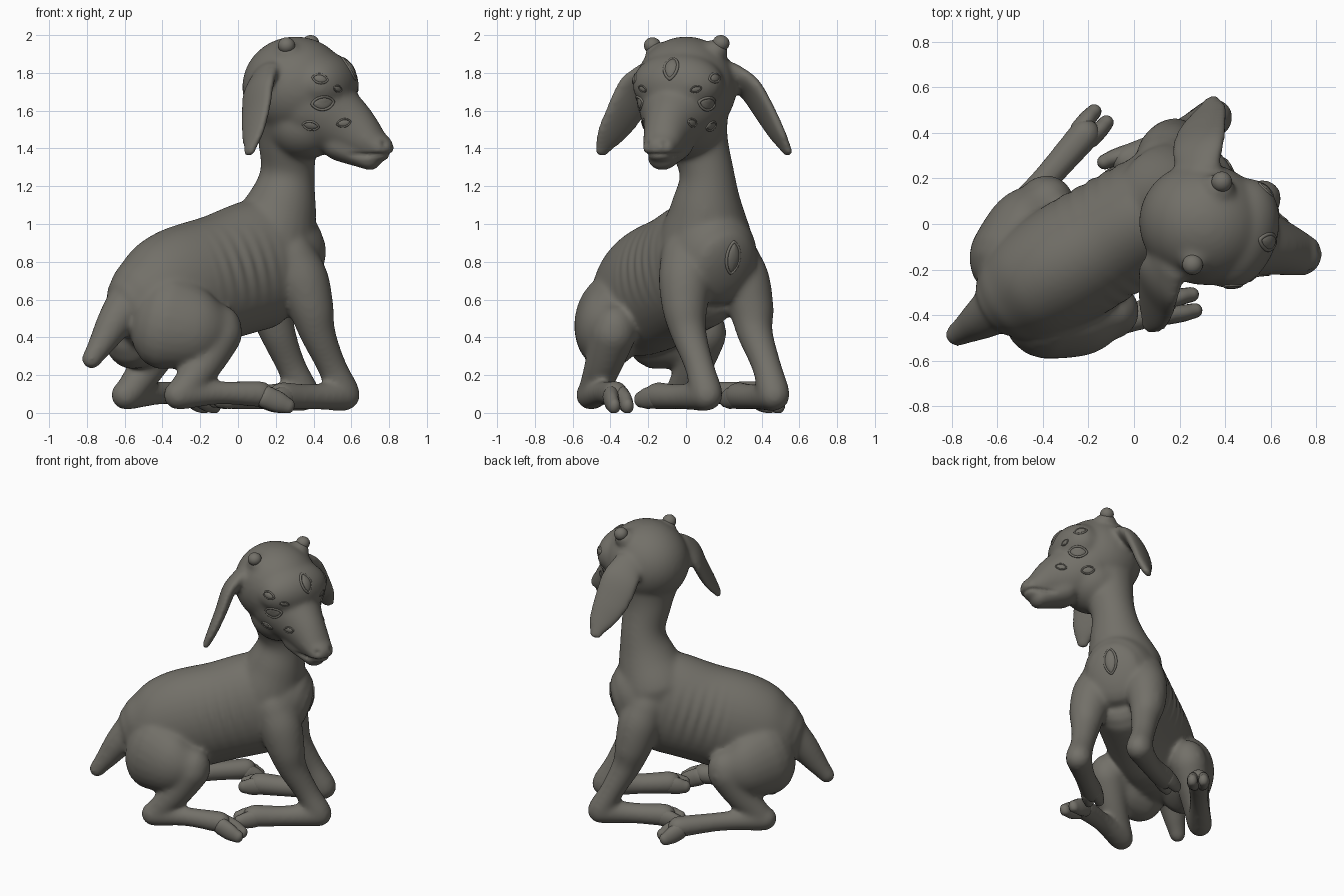
import bpy, bmesh, math
from mathutils import Vector as V
from mathutils.bvhtree import BVHTree

if "Cube" in bpy.data.objects:
    bpy.data.objects.remove(bpy.data.objects["Cube"])

hide = bpy.data.materials.new("grey brown clay")
hide.diffuse_color = (0.17, 0.162, 0.14, 1)
hide.use_nodes = True
hide.node_tree.nodes["Principled BSDF"].inputs["Base Color"].default_value = hide.diffuse_color

# Local frames: body axis runs diagonally, head is turned the other way
BS, BT = V((.857, .515, 0)), V((-.515, .857, 0))
HF, HL, HO = V((.951, -.31, 0)), V((.31, .951, 0)), V((.30, 0, 0))


def B(s, t, z):
    return BS * s + BT * t + V((0, 0, z))


def mirror_head(p, origin=HO):
    p = V(p)
    return p - HL * (2 * (p - origin).dot(HL))


def catmull(a, b, c, d, u):
    return .5 * (2 * b + (c - a) * u + (2 * a - 5 * b + 4 * c - d) * u * u + (3 * b - a - 3 * c + d) * u ** 3)


def tube(bm, pts, radii, ref, n=24, sub=6, cap=1):
    """Smooth loft of elliptical rings along a path, with round ends."""
    pts = [V(p) for p in pts]
    rad = [V(r) if isinstance(r, tuple) else V((r, r)) for r in radii]
    P = [2 * pts[0] - pts[1]] + pts + [2 * pts[-1] - pts[-2]]
    R = [rad[0]] + rad + [rad[-1]]
    cs, rs = [], []
    for i in range(1, len(pts)):
        for k in range(sub):
            cs.append(catmull(*P[i - 1:i + 3], k / sub))
            rs.append(catmull(*R[i - 1:i + 3], k / sub))
    cs.append(pts[-1])
    rs.append(rad[-1])
    stations = []
    t0, t1 = (cs[1] - cs[0]).normalized(), (cs[-1] - cs[-2]).normalized()
    angles = [math.radians(a) for a in (82, 65, 45, 22)]
    for a in angles:
        stations.append((cs[0] - t0 * cap * min(rs[0]) * math.sin(a), rs[0] * math.cos(a), t0))
    for i, c in enumerate(cs):
        t = (cs[min(i + 1, len(cs) - 1)] - cs[max(i - 1, 0)]).normalized()
        stations.append((c, rs[i], t))
    for a in reversed(angles):
        stations.append((cs[-1] + t1 * cap * min(rs[-1]) * math.sin(a), rs[-1] * math.cos(a), t1))
    rings = []
    for c, r, t in stations:
        s = (V(ref) - t * V(ref).dot(t)).normalized()
        u = t.cross(s)
        rings.append([bm.verts.new(c + s * (r[0] * math.cos(2 * math.pi * k / n))
                                   + u * (r[1] * math.sin(2 * math.pi * k / n))) for k in range(n)])
    for a, b in zip(rings, rings[1:]):
        for k in range(n):
            bm.faces.new((a[k], a[(k + 1) % n], b[(k + 1) % n], b[k]))
    bm.faces.new(rings[0][::-1])
    bm.faces.new(rings[-1])


def ball(bm, c, r):
    g = bmesh.ops.create_uvsphere(bm, u_segments=32, v_segments=20, radius=1)
    for v in g["verts"]:
        v.co = V(c) + HF * (v.co.x * r[0]) + HL * (v.co.y * r[1]) + V((0, 0, v.co.z * r[2]))


def finish(bm, name):
    bmesh.ops.recalc_face_normals(bm, faces=bm.faces)
    me = bpy.data.meshes.new(name)
    bm.to_mesh(me)
    bm.free()
    me.materials.append(hide)
    me.shade_smooth()
    ob = bpy.data.objects.new(name, me)
    bpy.context.collection.objects.link(ob)
    return ob


bm = bmesh.new()
# Torso
torso = [(-.685, .53, .16, .19), (-.63, .55, .205, .24), (-.52, .585, .25, .30), (-.35, .65, .27, .335),
         (-.10, .72, .265, .335), (.14, .79, .255, .345), (.27, .80, .25, .31), (.35, .79, .225, .265),
         (.395, .775, .19, .21)]
tube(bm, [B(s, 0, z) for s, z, w, h in torso], [(w, h) for s, z, w, h in torso], BT, 36, cap=.38)
# Neck
tube(bm, [(.17, .105, .92), (.23, .11, 1.10), (.262, .11, 1.27), (.265, .065, 1.44), (.28, .03, 1.58)],
     [.25, .19, .145, .16, .20], HF)
# Skull, brow, cheeks, muzzle and chin
ball(bm, (.305, 0, 1.725), (.285, .268, .268))
ball(bm, (.46, -.042, 1.74), (.17, .25, .17))
ball(bm, (.35, -.01, 1.53), (.20, .205, .19))
tube(bm, [(.40, -.03, 1.62), (.59, -.09, 1.505), (.705, -.125, 1.43), (.75, -.14, 1.405)],
     [(.23, .22), (.14, .16), (.105, .10), (.092, .075)], HL)
tube(bm, [(.53, -.075, 1.415), (.70, -.125, 1.34)], [(.12, .08), (.08, .058)], HL)
# Drooping ears
ear = [(.15, -.18, 1.80), (.11, -.255, 1.72), (.095, -.325, 1.59), (.08, -.40, 1.47), (.06, -.45, 1.38)]
ear_r = [(.10, .05), (.128, .045), (.122, .038), (.092, .032), (.045, .024)]
tilt = HF * .7 + V((0, -.85, .53)) * .71
tube(bm, ear, ear_r, tilt)
tube(bm, [mirror_head(p) + V((-.03, .035, 0)) * min(1, i / 2) for i, p in enumerate(ear)], ear_r,
     mirror_head(tilt, V()))
# Horn base swellings
horns = [(.257, -.178, 1.945), (.385, .185, 1.957)]
for q in horns:
    ball(bm, V(q) + (V((.30, 0, 1.72)) - V(q)).normalized() * .055, (.072, .072, .062))
# Tail
tube(bm, [(-.55, -.33, .61), (-.645, -.40, .49), (-.72, -.45, .37), (-.775, -.485, .285)],
     [.13, .10, .072, .054], BT)
# Folded legs, both sides
for d, foot in ((-1, V((.12, -.372, .10))), (1, V((-.215, .395, .10)))):
    tube(bm, [B(-.53, d * .15, .485), B(-.40, d * .24, .45), B(-.28, d * .275, .43)],
         [(.19, .26), (.165, .215), (.12, .145)], BT)
    tube(bm, [B(-.28, d * .28, .42), B(-.38, d * .28, .26), B(-.515, d * .27, .10)], [.12, .10, .08], BT)
    hock = B(-.53, d * .27, .095)
    tube(bm, [hock, hock.lerp(foot, .5) + V((0, 0, .008)), foot], [.08, .062, .07], (0, 0, 1))
    k = .195 if d < 0 else .22
    tube(bm, [B(.24, d * .15, .83), B(.29, d * .18, .70), B(.33, d * .205, .55), B(.37, d * .205, .42),
              B(.46, d * k, .25), B(.535, d * k, .11)], [.13, .14, .12, .095, .078, .085], BT)
    tube(bm, [B(.54, d * k, .095), B(.33, d * .225, .085), B(.12, d * .25, .09)], [.085, .068, .074], (0, 0, 1))
body = finish(bm, "body")

# Fuse all the forms into one smooth skin
m = body.modifiers.new("fuse", "REMESH")
m.mode, m.voxel_size = "VOXEL", .0125
m = body.modifiers.new("soften", "SMOOTH")
m.factor, m.iterations = .5, 22
dg = bpy.context.evaluated_depsgraph_get()
skin = bpy.data.meshes.new_from_object(body.evaluated_get(dg))
body.modifiers.clear()
body.data = skin
skin.name = "body"
if not skin.materials:
    skin.materials.append(hide)

# Ribs, mouth line and nostrils as shallow relief
nostrils = [HO + HF * .515 + HL * s + V((0, 0, 1.425)) for s in (-.05, .05)]
moves = []
for v in skin.vertices:
    p, off = v.co.copy(), 0
    s, t = p.dot(BS), p.dot(BT)
    if p.z < 1.05 and -.32 < s < .15 and abs(t) > .1:
        fade = math.sin(math.pi * (s + .32) / .47) * max(0, 1 - abs(p.z - .78) / .22)
        off += .004 * fade * math.sin((s + .25 * (p.z - .7)) * 2 * math.pi / .075)
    f = (p - HO).dot(HF)
    if f > .32 and p.z > 1.2:
        line = 1.365 + .03 * max(0, .42 - f)
        off -= .012 * math.exp(-((p.z - line) / .011) ** 2) * min(1, (f - .32) / .06)
        for q in nostrils:
            off -= .012 * math.exp(-((p - q).length / .018) ** 2)
    moves.append(p + v.normal * off)
for v, p in zip(skin.vertices, moves):
    v.co = (p.x, p.y, max(p.z, .008))
skin.shade_smooth()
tree = BVHTree.FromPolygons([v.co for v in skin.vertices], [tuple(p.vertices) for p in skin.polygons])

# Cloven hooves
bm = bmesh.new()


def hoof(p, q, gap):
    p, q = V(p), V(q)
    side = (q - p).cross(V((0, 0, 1))).normalized()
    for e in (-1, 1):
        tube(bm, [p + side * e * gap * .75, p.lerp(q, .55) + side * e * gap, q + side * e * gap],
             [(.045, .06), (.038, .056), (.033, .042)], side, 16, 4)


hoof((.14, -.37, .085), (.258, -.345, .035), .036)
hoof((-.215, .395, .085), (-.15, .467, .035), .036)
for d in (-1, 1):
    hoof(B(.13, d * .25, .085), B(.025, d * .266, .07), .034)
for v in bm.verts:
    v.co.z = max(v.co.z, 0)
finish(bm, "hooves")

# Round horn buds
bm = bmesh.new()
for q in horns:
    ball(bm, q, (.045, .045, .043))
finish(bm, "horn_buds")

# Almond eyes: lid rim plus shallow eyeball, seated on the skin
bm = bmesh.new()


def eye(hit, normal, a, b, turn=0, vertical=False):
    n = normal.normalized()
    up = (V((0, 0, 1)) - n * n.z).normalized()
    x = up.cross(n)
    if vertical:
        x, up = up, -x
    x, up = x * math.cos(turn) + up * math.sin(turn), up * math.cos(turn) - x * math.sin(turn)
    N, K = 32, 8
    w = min(.008, b * .25)

    def put(u, v, h):
        # drape each point on the skin
        p = hit + x * u + up * v
        q, qn, _, _ = tree.ray_cast(p + n * .08, -n, .16)
        return bm.verts.new((q if q else p) + n * h)
    rim, dome = [], []
    for i in range(N):
        c, s = math.cos(2 * math.pi * i / N), math.sin(2 * math.pi * i / N)
        ex, ey = c, s * abs(s) ** .4
        rim.append([put(ex * (a + w * math.cos(k * 2 * math.pi / K)), ey * (b + w * math.cos(k * 2 * math.pi / K)),
                        w * math.sin(k * 2 * math.pi / K)) for k in range(K)])
        dome.append([put(ex * a * r, ey * b * r, b * .4 * math.sqrt(1 - r * r) - .003) for r in (1, .85, .6, .3)])
    top = put(0, 0, b * .4 - .003)
    for i in range(N):
        j = (i + 1) % N
        for k in range(K):
            bm.faces.new((rim[i][k], rim[j][k], rim[j][(k + 1) % K], rim[i][(k + 1) % K]))
        for k in range(3):
            bm.faces.new((dome[i][k], dome[j][k], dome[j][k + 1], dome[i][k + 1]))
        bm.faces.new((dome[i][3], dome[j][3], top))


# x, z, half width, half height, tilt on the near cheek, mirrored to the far one
for x, z, a, b, turn in ((.45, 1.64, .058, .034, .12), (.435, 1.77, .04, .024, -.2), (.53, 1.715, .03, .016, -.25),
                         (.385, 1.52, .042, .024, -.2), (.56, 1.535, .036, .02, .2)):
    hit, n, _, _ = tree.ray_cast(V((x, -2, z)), V((0, 1, 0)))
    if hit:
        eye(hit, n, a, b, turn)
        near, mn, _, _ = tree.find_nearest(mirror_head(hit))
        eye(near, mn, a, b, -turn)
for y, z, a, b in ((-.08, 1.83, .065, .036), (.25, .82, .085, .04)):
    hit, n, _, _ = tree.ray_cast(V((3, y, z)), V((-1, 0, 0)))
    if hit:
        eye(hit, n, a, b, 0, True)
finish(bm, "eyes")
